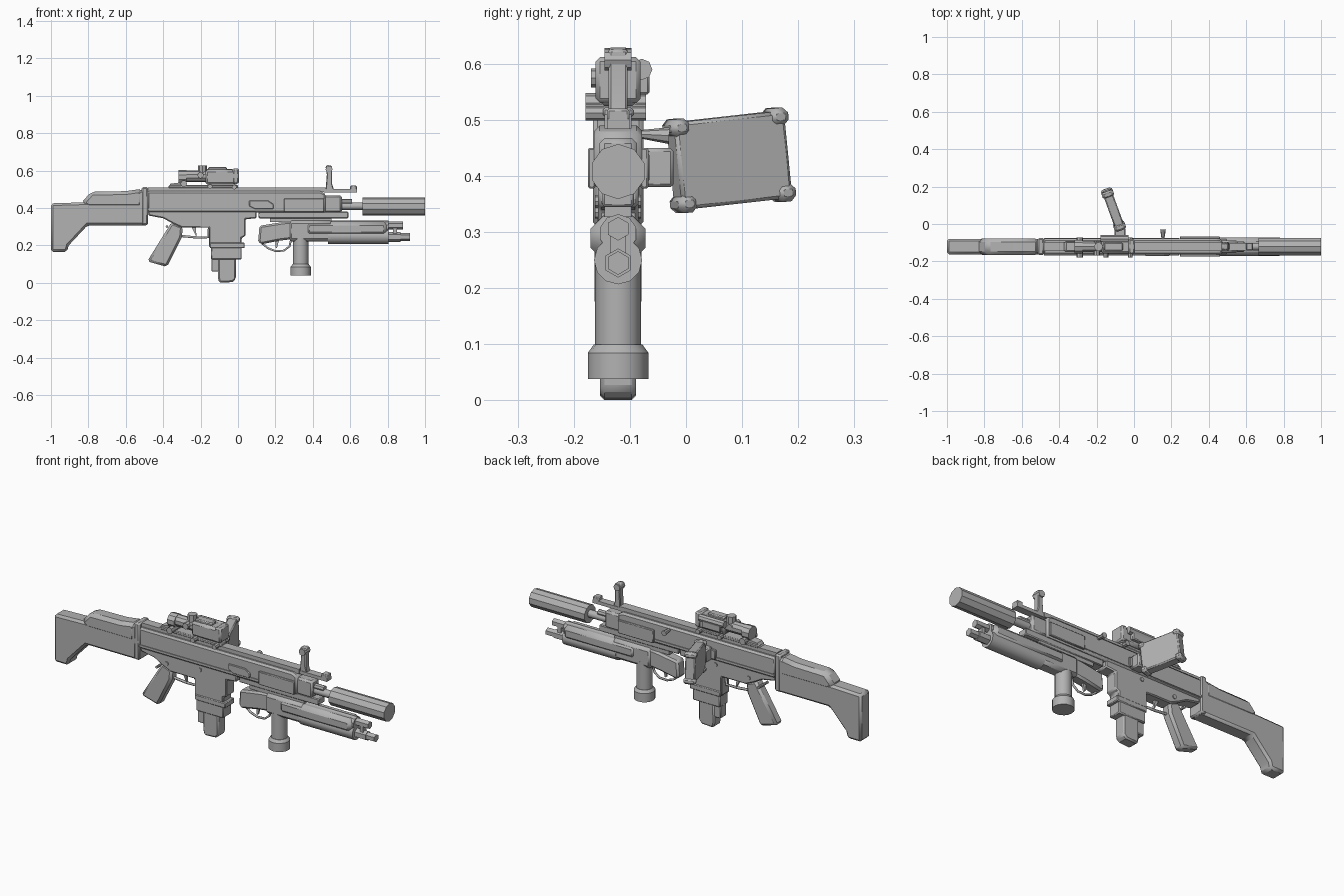
import bpy, bmesh, math
from mathutils import Vector, Matrix

if "Cube" in bpy.data.objects:
    bpy.data.objects.remove(bpy.data.objects["Cube"])

YC = -0.121  # centre plane of the main body
grey = bpy.data.materials.new("mid grey")
grey.diffuse_color = (0.45, 0.45, 0.45, 1)
grey.use_nodes = True
grey.node_tree.nodes["Principled BSDF"].inputs["Base Color"].default_value = grey.diffuse_color


def finish(name, bm, bevel=0.0, seg=1):
    bmesh.ops.recalc_face_normals(bm, faces=bm.faces)
    me = bpy.data.meshes.new(name)
    bm.to_mesh(me)
    bm.free()
    me.materials.append(grey)
    me.shade_smooth()
    me.set_sharp_from_angle(angle=math.radians(32))
    ob = bpy.data.objects.new(name, me)
    bpy.context.collection.objects.link(ob)
    if bevel:
        m = ob.modifiers.new("bevel", "BEVEL")
        m.width, m.segments = bevel, seg
        m.limit_method, m.angle_limit = "ANGLE", math.radians(40)
    return ob


def prism(name, pts, hw, bevel=0.0, y=YC, seg=1):
    """Side profile (x, z) extruded across y by half width hw."""
    bm = bmesh.new()
    f = bm.faces.new([bm.verts.new((x, y - hw, z)) for x, z in pts])
    ext = bmesh.ops.extrude_face_region(bm, geom=[f])
    bmesh.ops.translate(bm, vec=(0, 2 * hw, 0),
                        verts=[v for v in ext["geom"] if isinstance(v, bmesh.types.BMVert)])
    return finish(name, bm, bevel, seg)


def box(name, x0, x1, z0, z1, hw, bevel=0.0, y=YC):
    return prism(name, [(x0, z0), (x1, z0), (x1, z1), (x0, z1)], hw, bevel, y)


def rod(name, a, b, r0, r1=None, n=10, bevel=0.0):
    """Cylinder or cone from a to b."""
    a, b = Vector(a), Vector(b)
    bm = bmesh.new()
    mat = Matrix.Translation((a + b) / 2) @ (b - a).to_track_quat("Z", "Y").to_matrix().to_4x4()
    bmesh.ops.create_cone(bm, cap_ends=True, segments=n, radius1=r0,
                          radius2=r0 if r1 is None else r1, depth=(b - a).length, matrix=mat)
    return finish(name, bm, bevel)


def xrod(name, x0, x1, z, r0, r1=None, n=10, y=YC):
    return rod(name, (x0, y, z), (x1, y, z), r0, r1, n)


def wire(name, pts, r, y=YC):
    """Bent bar following (x, z) points."""
    cu = bpy.data.curves.new(name, "CURVE")
    cu.dimensions = "3D"
    cu.bevel_depth, cu.bevel_resolution = r, 1
    sp = cu.splines.new("POLY")
    sp.points.add(len(pts) - 1)
    for p, (x, z) in zip(sp.points, pts):
        p.co = (x, y, z, 1)
    cu.materials.append(grey)
    ob = bpy.data.objects.new(name, cu)
    bpy.context.collection.objects.link(ob)


# Shoulder stock: butt, cheek piece and hinge
prism("stock_body", [(-1, .425), (-.83, .43), (-.785, .43), (-.60, .455), (-.51, .50), (-.48, .50),
                     (-.48, .307), (-.805, .307), (-.905, .20), (-.915, .165), (-1, .165)], .042, .012)
prism("cheek_piece", [(-.84, .425), (-.785, .487), (-.60, .490), (-.51, .503), (-.51, .40), (-.80, .40)],
      .044, .018)
box("stock_hinge", -.515, -.48, .31, .512, .045, .008)

# Upper receiver, top rail and handguard
prism("upper_receiver", [(-.485, .375), (.47, .375), (.47, .475), (.44, .49), (-.485, .49)], .043, .010)
box("top_rail", -.48, .47, .485, .51, .024)
for s in (-1, 1):
    box("side_ridge", -.48, .24, .388, .40, .004, y=YC + s * .043)
    box("side_rail", .245, .46, .378, .45, .007, .003, YC + s * .047)
prism("ejection_port", [(.06, .44), (.16, .44), (.19, .42), (.19, .395), (.09, .395), (.06, .41)],
      .006, .003, YC - .044)

# Lower receiver, trigger group and grip
prism("lower_receiver", [(-.48, .385), (.10, .385), (.10, .345), (.04, .34), (.04, .25), (.02, .24),
                         (.02, .19), (-.155, .19), (-.155, .295), (-.30, .295), (-.345, .315),
                         (-.40, .345), (-.48, .36)], .036, .006)
prism("pistol_grip", [(-.355, .325), (-.295, .30), (-.30, .245), (-.38, .085), (-.485, .115)], .030, .012)
wire("trigger_guard", [(-.30, .25), (-.225, .243), (-.16, .243), (-.155, .30)], .007)
prism("trigger", [(-.25, .30), (-.225, .30), (-.222, .245), (-.232, .265)], .007)
for x, z in ((-.32, .335), (-.38, .30), (-.12, .355)):
    rod("receiver_pin", (x, YC - .041, z), (x, YC + .041, z), .011 if z > .31 else .007, n=8)

# Magazine
box("magazine_collar", -.15, .035, .185, .215, .040, .004)
box("magazine_upper", -.145, .02, .125, .19, .036, .005)
box("magazine_spine", -.142, -.10, .06, .13, .026, .004)
prism("magazine_lower", [(-.105, .19), (-.012, .19), (-.012, .02), (-.03, .004), (-.10, 0), (-.108, .03)],
      .032, .008)

# Barrel, gas block and suppressor
box("gas_block", .455, .555, .375, .468, .034, .010)
xrod("gas_tube", .55, .61, .432, .016, n=8)
xrod("barrel", .45, .68, .41, .02, n=12)
xrod("suppressor", .665, 1.0, .408, .049, n=10)

# Front sight
box("front_sight_base", .46, .635, .484, .502, .020)
box("front_sight_block", .60, .635, .49, .52, .020, .004)
prism("front_sight_post", [(.468, .49), (.515, .49), (.503, .53), (.503, .625), (.475, .63), (.468, .62),
                           (.475, .58)], .017, .004)
rod("front_sight_ring", (.487, YC - .024, .607), (.487, YC + .024, .607), .019, n=8)

# Optic with mount
box("optic_mount", -.37, .0, .505, .522, .027, .004)
prism("mount_ramp", [(-.375, .51), (-.29, .51), (-.28, .54), (-.36, .53)], .022)
xrod("optic_eyepiece", -.318, -.275, .565, .038, n=10)
xrod("optic_tube", -.28, -.17, .57, .031, n=10)
box("optic_housing", -.175, .003, .525, .605, .037, .012)
box("optic_hood", -.03, .006, .53, .612, .040, .008)
rod("optic_turret", (-.19, YC, .58), (-.19, YC, .628), .024, n=8)
box("optic_cap", -.16, -.06, .60, .618, .022, .005)
rod("optic_side_turret", (-.20, YC - .048, .575), (-.20, YC + .03, .575), .017, n=8)
xrod("optic_side_pod", -.18, -.03, .59, .019, n=8, y=YC + .042)
box("side_pod_base", -.16, -.05, .545, .595, .012, .004, YC + .044)
for x, z in ((-.29, .53), (-.15, .515), (-.02, .512)):
    rod("mount_knob", (x, YC - .058, z), (x, YC + .050, z), .018 if x < -.2 else .013, n=8)

# Underbarrel launcher: rail, grip, twin tubes and pump
box("lower_rail", .11, .59, .345, .38, .028, .004)
box("launcher_clamp", .17, .50, .325, .36, .024)
prism("launcher_grip", [(.115, .305), (.24, .325), (.30, .33), (.30, .235), (.22, .225), (.12, .205),
                        (.108, .225)], .032, .010)
wire("launcher_guard", [(.13, .21), (.16, .185), (.20, .17), (.245, .172), (.275, .195), (.285, .235)], .006)
prism("launcher_trigger", [(.20, .23), (.22, .23), (.208, .185), (.20, .19)], .006)
box("launcher_receiver", .27, .51, .222, .332, .040, .016)
xrod("launcher_barrel", .45, .805, .298, .034, n=10)
prism("pump_upper", [(.36, .25), (.80, .25), (.80, .328), (.36, .328)], .049, .022)
xrod("pump_lower", .48, .805, .25, .043, n=12)
xrod("launcher_muzzle", .80, .882, .306, .021, n=6)
xrod("magazine_tube", .80, .87, .245, .026, n=6)
xrod("tube_cap", .865, .92, .245, .021, n=6)
box("tube_bracket", .83, .85, .235, .315, .014)

# Vertical foregrip
rod("foregrip_shaft", (.335, YC, .09), (.335, YC, .25), .041, n=16)
rod("foregrip_flare", (.335, YC, .085), (.335, YC, .10), .054, .043, n=16)
rod("foregrip_foot", (.335, YC, .038), (.335, YC, .085), .054, n=16)

# Charging handle on the far side
rod("charging_handle", (.155, YC + .03, .475), (.155, -.03, .472), .006, .015, n=8)

# Flip-out side panel with corner guards, built along its own axes
place = (Matrix.Translation((-.11, .077, .428)) @ Matrix.Rotation(math.radians(20), 4, "Z")
         @ Matrix.Rotation(math.radians(6), 4, "X"))
panel = [box("side_panel", -.026, .026, -.078, .078, .105, .006, 0)]
for sy in (-1, 1):
    for sz in (-1, 1):
        panel.append(box("panel_corner", -.032, .032, *sorted((sz * .052, sz * .084)), .018, .010, sy * .094))
for ob in panel:
    ob.matrix_world = place
arm = box("panel_arm", -.105, -.045, .38, .45, .03, .006, -.052)
box("panel_hinge", -.13, -.03, .39, .44, .01, .003, -.075)
